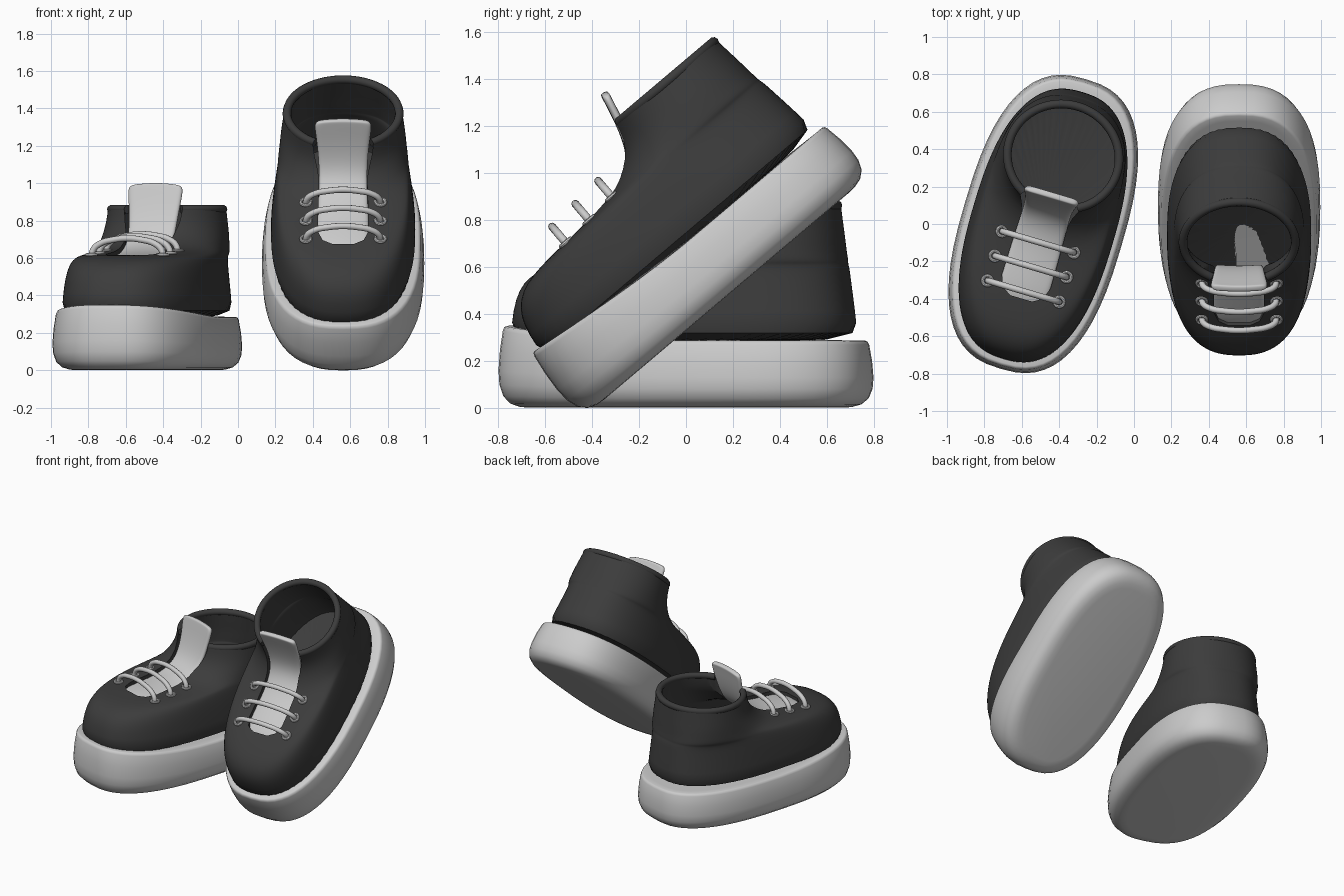
import bpy, bmesh
from math import sin, cos, pi, radians
from mathutils import Matrix, Vector
from mathutils.bvhtree import BVHTree

if "Cube" in bpy.data.objects:
    bpy.data.objects.remove(bpy.data.objects["Cube"])

dark = bpy.data.materials.new("dark_fabric")
dark.diffuse_color = (0.045, 0.045, 0.045, 1)
dark.use_nodes = True
dark.node_tree.nodes["Principled BSDF"].inputs["Base Color"].default_value = dark.diffuse_color
parts = []   # (name, mesh) in shoe space: toe towards -y, sole on z = 0


def temp_object(name, data):
    ob = bpy.data.objects.new(name, data)
    bpy.context.collection.objects.link(ob)
    return ob


def mesh_from(bm, name):
    me = bpy.data.meshes.new(name)
    bm.to_mesh(me)
    return me


def add_part(name, ob, mat=None, angle=40):
    """Evaluate the object to a plain mesh and store it as a shoe part."""
    dg = bpy.context.evaluated_depsgraph_get()
    dg.update()
    me = bpy.data.meshes.new_from_object(ob.evaluated_get(dg))
    me.name = name
    bpy.data.objects.remove(ob)
    me.shade_smooth()
    me.set_sharp_from_angle(angle=radians(angle))
    if mat:
        me.materials.clear()
        me.materials.append(mat)
    parts.append((name, me))


def oval(front, back, w, yc, n, count=56):
    """Superellipse outline, counter-clockwise from above."""
    pts = []
    for k in range(count):
        c, s = cos(2 * pi * k / count), sin(2 * pi * k / count)
        x = w * abs(c) ** (2 / n) * (1 if c > 0 else -1)
        r = (back - yc) if s > 0 else (yc - front)
        y = yc + r * abs(s) ** (2 / n) * (1 if s > 0 else -1)
        pts.append((x, y))
    return pts


def loft(rings, cap_top):
    bm = bmesh.new()
    vs = [[bm.verts.new(p) for p in ring] for ring in rings]
    m = len(vs[0])
    for a, b in zip(vs, vs[1:]):
        for k in range(m):
            bm.faces.new((a[k], a[(k + 1) % m], b[(k + 1) % m], b[k]))
    bm.faces.new(vs[0][::-1])
    if cap_top:
        bm.faces.new(vs[-1])
    return bm


def tube(name, pts, radius):
    cu = bpy.data.curves.new(name, 'CURVE')
    cu.dimensions = '3D'
    cu.bevel_depth, cu.bevel_resolution = radius, 3
    cu.use_fill_caps = True
    cu.resolution_u = 6
    sp = cu.splines.new('BEZIER')
    sp.bezier_points.add(len(pts) - 1)
    for bp, p in zip(sp.bezier_points, pts):
        bp.co = p
        bp.handle_left_type = bp.handle_right_type = 'AUTO'
    return temp_object(name, cu)


# Sole: thick rounded slab whose top edge rises towards the toe
def sole_top(y):
    return 0.285 + 0.065 * max(0, -y / 0.78) ** 1.5

rings = []
for inset, f in [(.13, 0), (.09, .01), (.05, .05), (.02, .14), (.004, .28), (0, .45),
                 (.006, .7), (.018, .94), (.024, .985), (.034, 1), (.07, 1)]:
    rings.append([(x, y, f * sole_top(y)) for x, y in
                  oval(-.807 + inset, .807 - inset, .434 - inset, 0, 2.6)])
add_part("sole", temp_object("sole", mesh_from(loft(rings, True), "sole")), angle=60)

# Upper: shell lofted from sole to collar, with a slot cut for the tongue
sections = [  # z, front, back, half width, widest y, roundness
    (.27, -.755, .745, .388, 0, 2.5), (.36, -.757, .738, .388, 0, 2.5),
    (.465, -.738, .725, .378, 0, 2.5), (.53, -.705, .716, .37, .02, 2.5),
    (.575, -.65, .71, .362, .05, 2.5), (.60, -.575, .705, .356, .1, 2.5),
    (.613, -.46, .70, .352, .15, 2.5), (.622, -.30, .70, .35, .2, 2.5),
    (.64, -.12, .697, .345, .27, 2.4), (.67, -.04, .693, .34, .31, 2.3),
    (.725, .035, .688, .334, .35, 2.2), (.79, .068, .68, .325, .37, 2.1),
    (.87, .08, .67, .315, .375, 2.1)]
bm = loft([[(x, y, s[0]) for x, y in oval(*s[1:])] for s in sections], False)
surface = BVHTree.FromBMesh(bm)
upper = temp_object("upper", mesh_from(bm, "upper"))
sub = upper.modifiers.new("smooth", 'SUBSURF')
sub.levels = sub.render_levels = 1
sol = upper.modifiers.new("shell", 'SOLIDIFY')
sol.thickness, sol.offset = .035, -1

half = [(.06, -.415), (.11, -.385), (.135, -.32), (.132, -.1), (.128, .02), (.14, .07), (.2, .2)]
outline = half + [(-x, y) for x, y in reversed(half)]
bm = loft([[(x, y, z) for x, y in outline] for z in (.5, 1.1)], True)
cutter = temp_object("slot_cutter", mesh_from(bm, "slot_cutter"))
cutter.hide_render = True
cut = upper.modifiers.new("slot", 'BOOLEAN')
cut.object, cut.operation, cut.solver = cutter, 'DIFFERENCE', 'EXACT'
add_part("upper", upper, dark)
bpy.data.objects.remove(cutter)

# Collar trim: rolled edge, open at the tongue
arc = [radians(-90 + 30 + 300 * k / 24) for k in range(25)]
add_part("collar_trim", tube("collar_trim", [(.3 * cos(a), .375 + .28 * sin(a), .86) for a in arc],
                             .023), dark)

# Tongue: curved strip from under the laces up past the collar
path = [(-.45, .565, .13), (-.38, .588, .14), (-.25, .60, .14), (-.10, .615, .135), (.02, .66, .13),
        (.09, .74, .13), (.13, .86, .14), (.15, .95, .153), (.158, .985, .153), (.162, 1.0, .135)]
bm = bmesh.new()
cols = 6
grid = []
for y, z, w in path:
    grid.append([bm.verts.new((w * (2 * k / cols - 1), y, z - .012 * (2 * k / cols - 1) ** 2))
                 for k in range(cols + 1)])
for a, b in zip(grid, grid[1:]):
    for k in range(cols):
        bm.faces.new((a[k], a[k + 1], b[k + 1], b[k]))
tongue = temp_object("tongue", mesh_from(bm, "tongue"))
sol = tongue.modifiers.new("thickness", 'SOLIDIFY')
sol.thickness, sol.offset = .035, 0
sub = tongue.modifiers.new("smooth", 'SUBSURF')
sub.levels = sub.render_levels = 2
add_part("tongue", tongue, angle=60)

# Laces arching between pairs of eyelets
for i, (y, peak) in enumerate([(-.375, .705), (-.237, .715), (-.10, .727)], 1):
    base, normal, _, _ = surface.ray_cast(Vector((.2, y, .85)), Vector((0, 0, -1)))
    z = base.z
    side = [(.2, z - .015), (.19, z + .03), (.15, z + .7 * (peak - z)), (.08, peak - .008)]
    pts = [(x, y, h) for x, h in side] + [(0, y, peak)] + [(-x, y, h) for x, h in reversed(side)]
    add_part(f"lace_{i}", tube(f"lace_{i}", pts, .017))
    for label, sx in (("right", 1), ("left", -1)):
        n = Vector((normal.x * sx, normal.y, normal.z))
        bpy.ops.mesh.primitive_torus_add(major_radius=.026, minor_radius=.009,
                                         major_segments=20, minor_segments=8)
        ob = bpy.context.object
        ob.data.transform(Matrix.Translation((.2 * sx, y, z + .002)) @
                          n.to_track_quat('Z', 'Y').to_matrix().to_4x4())
        add_part(f"eyelet_{i}_{label}", ob)

# Place the pair: one flat and turned, one leaning on it with the heel raised
placements = {
    "flat_shoe": Matrix.Translation((-.485, 0, 0)) @ Matrix.Rotation(radians(-16.5), 4, 'Z'),
    "leaning_shoe": Matrix.Translation((.562, .172, .474)) @ Matrix.Rotation(radians(40.2), 4, 'X')}
for shoe, mat in placements.items():
    for name, me in parts:
        temp_object(f"{shoe}_{name}", me).matrix_world = mat
